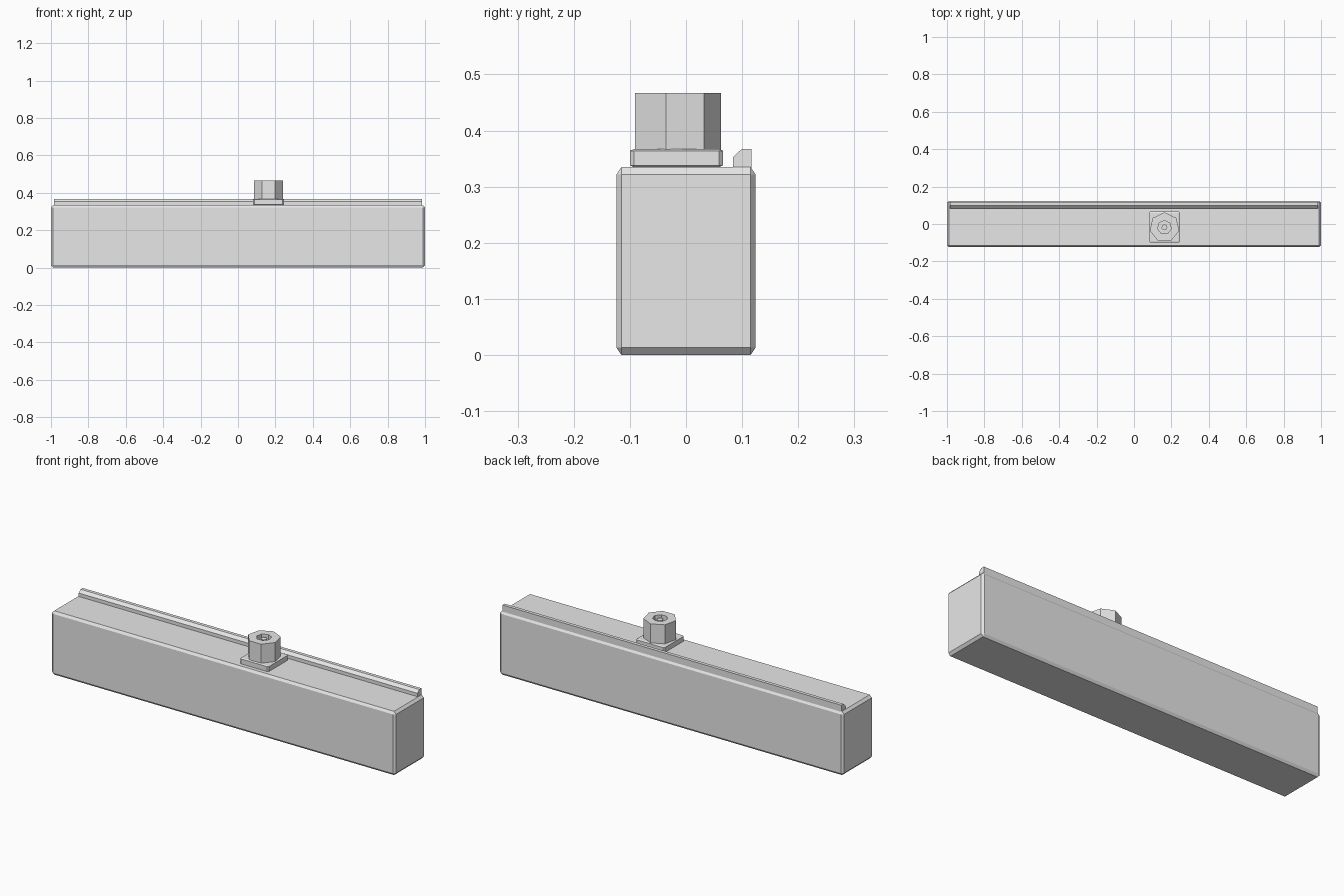
import bpy, bmesh
from math import cos, sin, pi
from itertools import product
from mathutils import Vector

if "Cube" in bpy.data.objects:
    bpy.data.objects.remove(bpy.data.objects["Cube"], do_unlink=True)

grey = bpy.data.materials.new("plain grey")
grey.use_nodes = True
grey.diffuse_color = (0.8, 0.8, 0.8, 1)
grey.node_tree.nodes["Principled BSDF"].inputs["Base Color"].default_value = (0.8, 0.8, 0.8, 1)


def finish(name, bm):
    bmesh.ops.recalc_face_normals(bm, faces=bm.faces)
    mesh = bpy.data.meshes.new(name)
    bm.to_mesh(mesh)
    bm.free()
    mesh.materials.append(grey)
    obj = bpy.data.objects.new(name, mesh)
    bpy.context.collection.objects.link(obj)
    return obj


def chamfered_box(name, centre, half, cut):
    """Box whose edges are cut back by a different amount on each axis."""
    bm = bmesh.new()
    for full in range(3):
        for signs in product((-1, 1), repeat=3):
            p = [s * (half[i] - (0 if i == full else cut[i])) for i, s in enumerate(signs)]
            bm.verts.new(Vector(centre) + Vector(p))
    bmesh.ops.convex_hull(bm, input=bm.verts[:])
    bmesh.ops.dissolve_limit(bm, angle_limit=0.01, verts=bm.verts[:], edges=bm.edges[:])
    return finish(name, bm)


def extruded_profile(name, profile, x0, x1):
    """Closed (y, z) outline extended along x."""
    bm = bmesh.new()
    face = bm.faces.new([bm.verts.new((x0, y, z)) for y, z in profile])
    grown = bmesh.ops.extrude_face_region(bm, geom=[face], use_keep_orig=True)
    moved = [v for v in grown["geom"] if isinstance(v, bmesh.types.BMVert)]
    bmesh.ops.translate(bm, vec=(x1 - x0, 0, 0), verts=moved)
    return finish(name, bm)


def turned(name, centre, sides, rings):
    """Capped stack of (radius, z) polygons with one corner towards the back."""
    bm = bmesh.new()
    loops = []
    for r, z in rings:
        angles = [pi / 2 + 2 * pi * i / sides for i in range(sides)]
        loops.append([bm.verts.new((centre[0] + r * cos(a), centre[1] + r * sin(a), z)) for a in angles])
    for low, high in zip(loops, loops[1:]):
        for i in range(sides):
            j = (i + 1) % sides
            bm.faces.new((low[i], low[j], high[j], high[i]))
    bm.faces.new(loops[0])
    bm.faces.new(loops[-1])
    return finish(name, bm)


# Long bar
chamfered_box("bar_body", (0, 0, 0.1675), (1, 0.124, 0.1675), (0.012, 0.009, 0.013))

# Sight rail along the back of the top
extruded_profile("back_rail", [(0.084, 0.33), (0.117, 0.33), (0.117, 0.367),
                               (0.099, 0.367), (0.084, 0.353)], -0.985, 0.985)

# Square mounting plate
chamfered_box("knob_plate", (0.163, -0.017, 0.351), (0.083, 0.083, 0.016), (0.007, 0.007, 0.003))

# Seven-sided knob with a recess and a central pin
turned("knob", (0.163, -0.018), 7,
       [(0.0805, 0.36), (0.0805, 0.467), (0.037, 0.467), (0.037, 0.442),
        (0.016, 0.442), (0.016, 0.46)])
